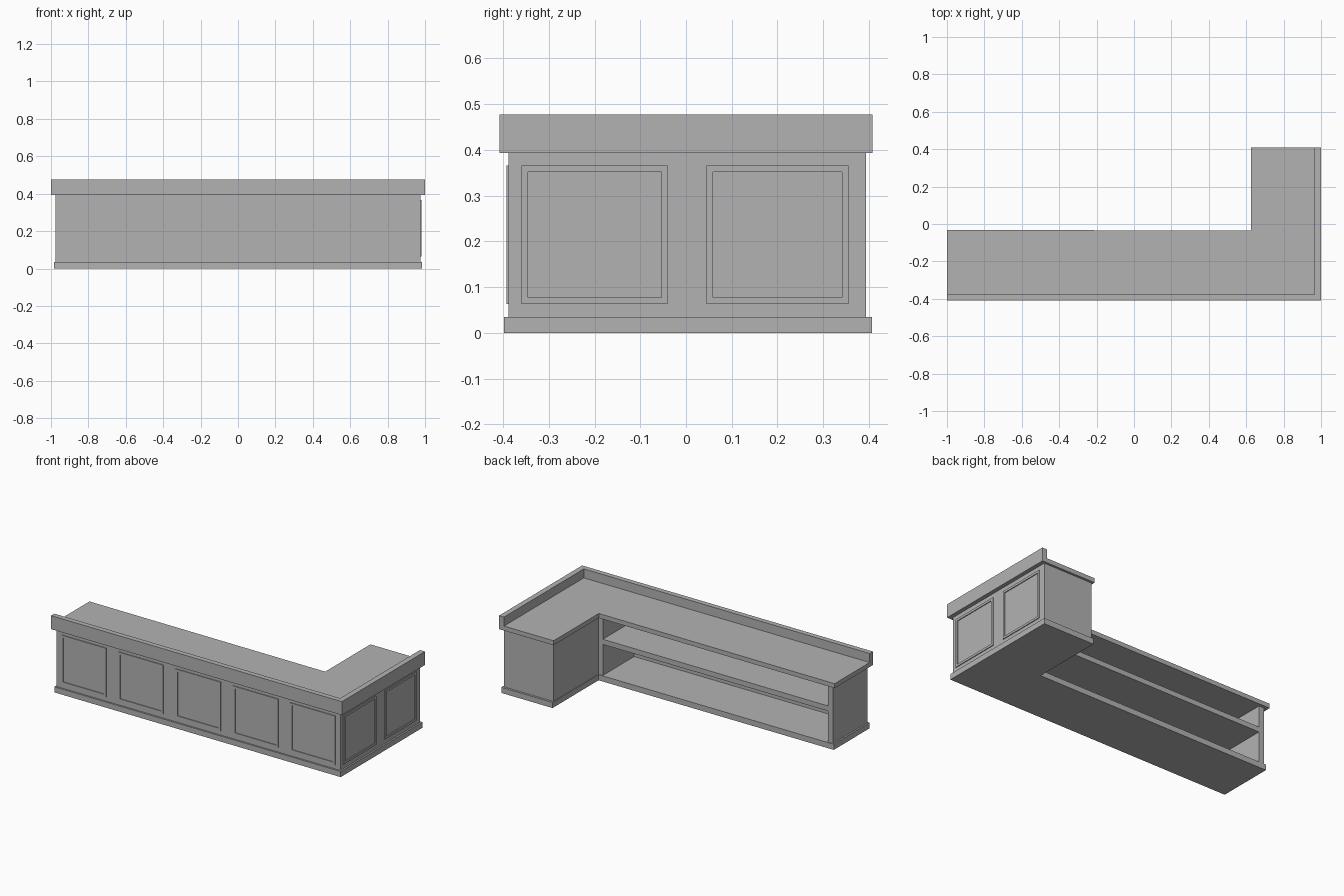
import bpy
import bmesh

cube = bpy.data.objects.get("Cube")
if cube:
    bpy.data.objects.remove(cube, do_unlink=True)

grey = bpy.data.materials.new("plain grey")
grey.use_nodes = True
grey.diffuse_color = (0.45, 0.45, 0.45, 1)
grey.node_tree.nodes["Principled BSDF"].inputs["Base Color"].default_value = (0.45, 0.45, 0.45, 1)


def finish(name, bm):
    bmesh.ops.recalc_face_normals(bm, faces=bm.faces)
    mesh = bpy.data.meshes.new(name)
    bm.to_mesh(mesh)
    bm.free()
    mesh.materials.append(grey)
    obj = bpy.data.objects.new(name, mesh)
    bpy.context.collection.objects.link(obj)
    return obj


def prism(name, outline, z0, z1):
    """Extrude a floor-plan outline between two heights."""
    bm = bmesh.new()
    face = bm.faces.new([bm.verts.new((x, y, z0)) for x, y in outline])
    new = bmesh.ops.extrude_face_region(bm, geom=[face])["geom"]
    bmesh.ops.translate(bm, vec=(0, 0, z1 - z0),
                        verts=[v for v in new if isinstance(v, bmesh.types.BMVert)])
    return finish(name, bm)


def box(name, x0, x1, y0, y1, z0, z1):
    return prism(name, [(x0, y0), (x1, y0), (x1, y1), (x0, y1)], z0, z1)


def panel_frame(name, a0, a1, z0, z1, place, width=0.014, depth=0.005):
    """Thin raised rectangular moulding; place maps (along, out, z) to a point."""
    bm = bmesh.new()
    rings = []
    for inset, out in ((0, 0), (0, depth), (width, depth), (width, 0)):
        corners = [(a0 + inset, z0 + inset), (a1 - inset, z0 + inset),
                   (a1 - inset, z1 - inset), (a0 + inset, z1 - inset)]
        rings.append([bm.verts.new(place(a, out, z)) for a, z in corners])
    for r in range(4):
        p, q = rings[r], rings[(r + 1) % 4]
        for i in range(4):
            j = (i + 1) % 4
            bm.faces.new((p[i], p[j], q[j], q[i]))
    return finish(name, bm)


BASE_TOP, BODY_TOP = 0.035, 0.393
FRONT, SIDE, BACK = -0.388, 0.975, -0.05
WING = 0.637

# L-shaped plinth, worktop and raised lip
prism("plinth", [(-0.985, -0.398), (0.985, -0.398), (0.985, 0.407),
                 (0.633, 0.407), (0.633, -0.045), (-0.985, -0.045)], 0, BASE_TOP)
prism("worktop", [(-1, -0.376), (0.966, -0.376), (0.966, 0.408),
                  (0.625, 0.408), (0.625, -0.036), (-1, -0.031)], BODY_TOP, 0.421)
prism("raised_lip", [(-1, -0.408), (1, -0.408), (1, 0.408),
                     (0.966, 0.408), (0.966, -0.376), (-1, -0.376)], BODY_TOP, 0.477)

# Cabinet body, open at the back of the long run
box("wing_cabinet", WING, SIDE, FRONT, 0.394, BASE_TOP, BODY_TOP)
box("front_wall", -SIDE, WING, FRONT, FRONT + 0.03, BASE_TOP, BODY_TOP)
box("end_panel", -SIDE, -SIDE + 0.035, FRONT + 0.03, BACK, BASE_TOP, BODY_TOP)
box("inner_panel", WING - 0.03, WING, FRONT + 0.03, BACK, BASE_TOP, BODY_TOP)
box("middle_shelf", -SIDE + 0.035, WING - 0.03, FRONT + 0.03, BACK, 0.228, 0.26)

# Panel mouldings on the front and on the wing side
for i in range(5):
    c = (i - 2) * 0.394
    panel_frame(f"front_panel_frame_{i + 1}", c - 0.155, c + 0.155, 0.063, 0.366,
                lambda a, out, z: (a, FRONT - out, z))
for i, (a0, a1) in enumerate(((-0.36, -0.04), (0.045, 0.355))):
    panel_frame(f"side_panel_frame_{i + 1}", a0, a1, 0.063, 0.366,
                lambda a, out, z: (SIDE + out, a, z))
